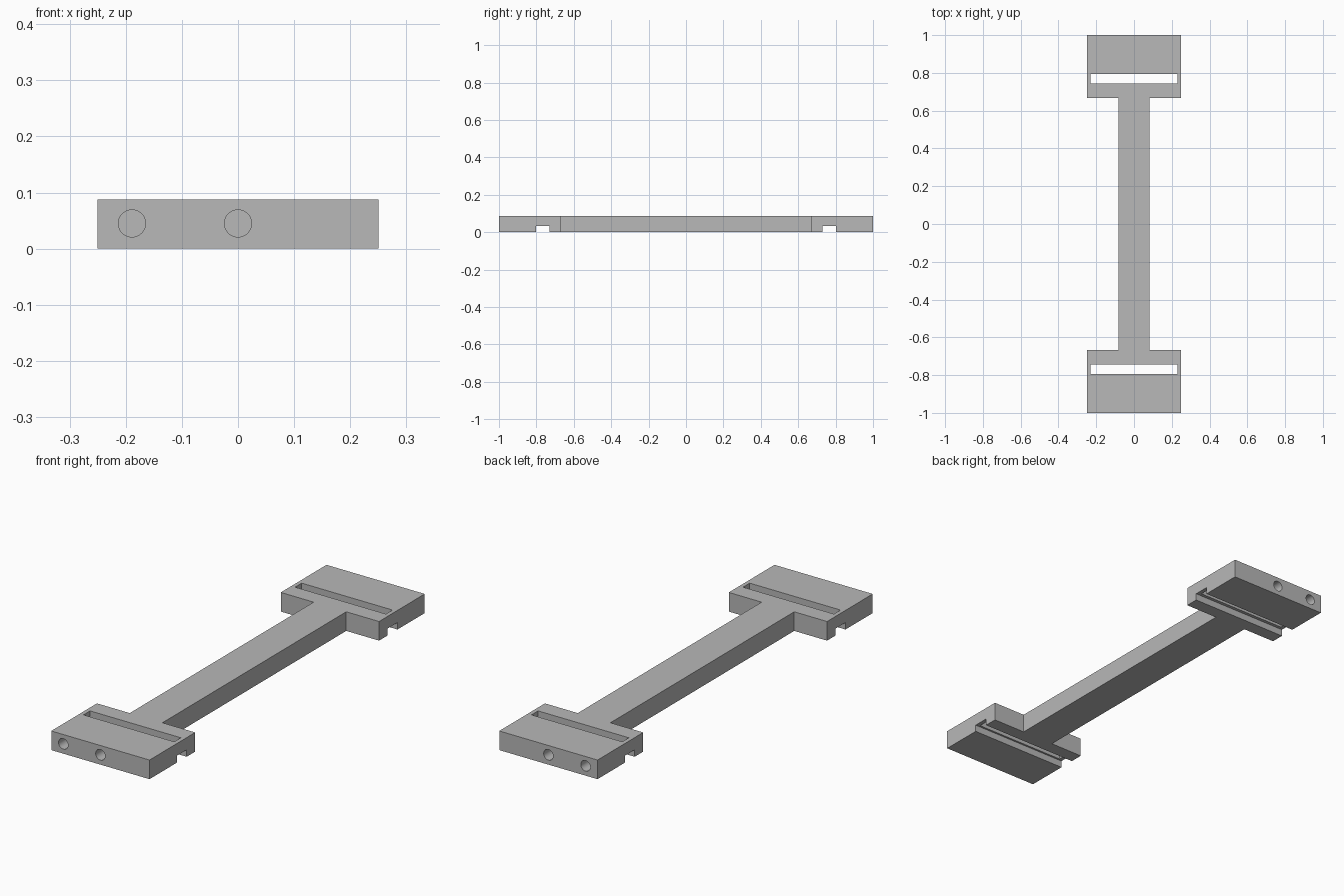
import bpy, bmesh, math
from mathutils import Matrix, Vector

if "Cube" in bpy.data.objects:
    bpy.data.objects.remove(bpy.data.objects["Cube"])

# Main dimensions
HEIGHT = 0.088
HALF_WIDTH, HALF_BAR = 0.25, 0.083
END, SHOULDER = 1.0, 0.668

grey = bpy.data.materials.new("plain_grey")
grey.use_nodes = True
grey.diffuse_color = (0.48, 0.48, 0.48, 1)
grey.node_tree.nodes["Principled BSDF"].inputs["Base Color"].default_value = (0.48, 0.48, 0.48, 1)


def make_object(name, bm):
    bmesh.ops.recalc_face_normals(bm, faces=bm.faces)
    mesh = bpy.data.meshes.new(name)
    bm.to_mesh(mesh)
    bm.free()
    mesh.materials.append(grey)
    obj = bpy.data.objects.new(name, mesh)
    bpy.context.collection.objects.link(obj)
    return obj


def box(name, low, high):
    low, high = Vector(low), Vector(high)
    bm = bmesh.new()
    place = Matrix.Translation((low + high) / 2) @ Matrix.Diagonal((*(high - low), 1))
    bmesh.ops.create_cube(bm, size=1, matrix=place)
    return make_object(name, bm)


def bore(name, x, y, z, radius, length):
    bm = bmesh.new()
    place = Matrix.Translation((x, y, z)) @ Matrix.Rotation(math.pi / 2, 4, "X")
    bmesh.ops.create_cone(bm, cap_ends=True, segments=48, radius1=radius,
                          radius2=radius, depth=length, matrix=place)
    return make_object(name, bm)


# Double-ended plate: one quarter of the outline, mirrored to all four
quarter = [(HALF_BAR, SHOULDER), (HALF_WIDTH, SHOULDER), (HALF_WIDTH, END)]
half = quarter + [(-x, y) for x, y in reversed(quarter)]
outline = half + [(-x, -y) for x, y in half]
bm = bmesh.new()
base = bm.faces.new([bm.verts.new((x, y, 0)) for x, y in outline])
top = bmesh.ops.extrude_face_region(bm, geom=[base])
bmesh.ops.translate(bm, vec=(0, 0, HEIGHT),
                    verts=[v for v in top["geom"] if isinstance(v, bmesh.types.BMVert)])
body = make_object("connecting_bar", bm)

# Cutters at each end: strap slot, underside groove and two blind holes
cutters = []
for side in (-1, 1):
    ys = sorted((side * 0.73, side * 0.802))
    cutters.append(box("groove_cutter", (-0.4, ys[0], -0.1), (0.4, ys[1], 0.032)))
    ys = sorted((side * 0.745, side * 0.793))
    cutters.append(box("slot_cutter", (-0.231, ys[0], -0.2), (0.231, ys[1], 0.2)))
    for x in (-0.189, 0):
        cutters.append(bore("hole_cutter", x, side * END, 0.045, 0.0242, 0.28))

for cutter in cutters:
    cutter.hide_render = True
    cut = body.modifiers.new(cutter.name, "BOOLEAN")
    cut.operation = "DIFFERENCE"
    cut.solver = "EXACT"
    cut.object = cutter

# Bake the cuts, remove the cutters and keep the edges crisp
bpy.ops.object.select_all(action="DESELECT")
bpy.context.view_layer.objects.active = body
body.select_set(True)
for modifier in list(body.modifiers):
    bpy.ops.object.modifier_apply(modifier=modifier.name)
for cutter in cutters:
    bpy.data.objects.remove(cutter)
bpy.ops.object.shade_smooth_by_angle(angle=math.radians(30))
